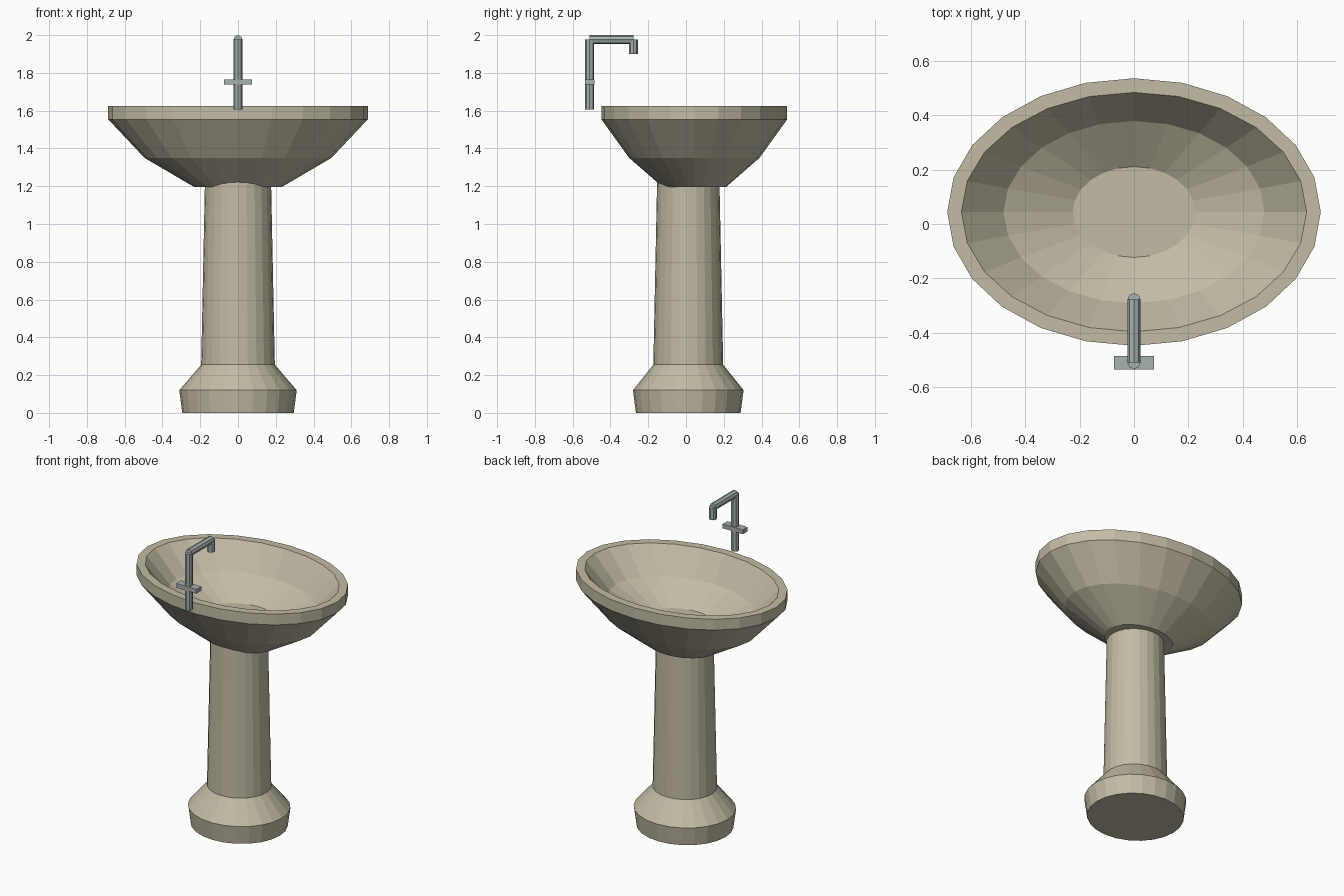
import bpy, bmesh, math
from mathutils import Vector

if "Cube" in bpy.data.objects:
    bpy.data.objects.remove(bpy.data.objects["Cube"])


def material(name, rgb):
    m = bpy.data.materials.new(name)
    m.diffuse_color = (*rgb, 1)
    m.use_nodes = True
    m.node_tree.nodes["Principled BSDF"].inputs["Base Color"].default_value = m.diffuse_color
    return m


stone = material("warm_stone", (0.54, 0.50, 0.375))
metal = material("grey_metal", (0.38, 0.445, 0.44))


def finish(bm, name, mat):
    bmesh.ops.recalc_face_normals(bm, faces=bm.faces)
    me = bpy.data.meshes.new(name)
    bm.to_mesh(me)
    bm.free()
    me.materials.append(mat)
    ob = bpy.data.objects.new(name, me)
    bpy.context.collection.objects.link(ob)
    return ob


def loft(name, rings, cy, sides, mat):
    """Stack elliptical rings (rx, ry, z) and cap both ends."""
    bm = bmesh.new()
    loops = []
    for rx, ry, z in rings:
        loops.append([bm.verts.new((rx * math.cos(2 * math.pi * i / sides),
                                    cy + ry * math.sin(2 * math.pi * i / sides), z))
                      for i in range(sides)])
    for a, b in zip(loops, loops[1:]):
        for i in range(sides):
            j = (i + 1) % sides
            bm.faces.new((a[i], a[j], b[j], b[i]))
    bm.faces.new(loops[0])
    bm.faces.new(loops[-1])
    return finish(bm, name, mat)


def tube(name, start, end, r, mat, sides=8):
    a, b = Vector(start), Vector(end)
    bm = bmesh.new()
    bmesh.ops.create_cone(bm, cap_ends=True, segments=sides, radius1=r, radius2=r,
                          depth=(b - a).length)
    ob = finish(bm, name, mat)
    ob.location = (a + b) / 2
    ob.rotation_euler = (b - a).to_track_quat('Z', 'Y').to_euler()
    return ob


# Pedestal: flared foot and tapering column
loft("pedestal", [(0.295, 0.277, 0), (0.311, 0.293, 0.12), (0.195, 0.185, 0.255),
                  (0.175, 0.165, 1.23)], 0.012, 24, stone)

# Bowl: outside, rim, then hollow inside down to the floor
loft("bowl", [(0.23, 0.167, 1.195), (0.495, 0.345, 1.35), (0.687, 0.492, 1.554),
              (0.687, 0.492, 1.625), (0.635, 0.44, 1.625), (0.48, 0.335, 1.465),
              (0.225, 0.167, 1.348)], 0.044, 24, stone)

# Tap: riser, arm and spout
tube("tap_riser", (0, -0.51, 1.605), (0, -0.51, 1.976), 0.024, metal)
tube("tap_arm", (0, -0.51, 1.976), (0, -0.278, 1.976), 0.024, metal)
tube("tap_spout", (0, -0.278, 1.9), (0, -0.278, 1.976), 0.024, metal)

# Cross handle
bm = bmesh.new()
bmesh.ops.create_cube(bm, size=1)
bmesh.ops.scale(bm, vec=(0.146, 0.05, 0.028), verts=bm.verts)
handle = finish(bm, "tap_handle", metal)
handle.location = (0, -0.51, 1.752)
